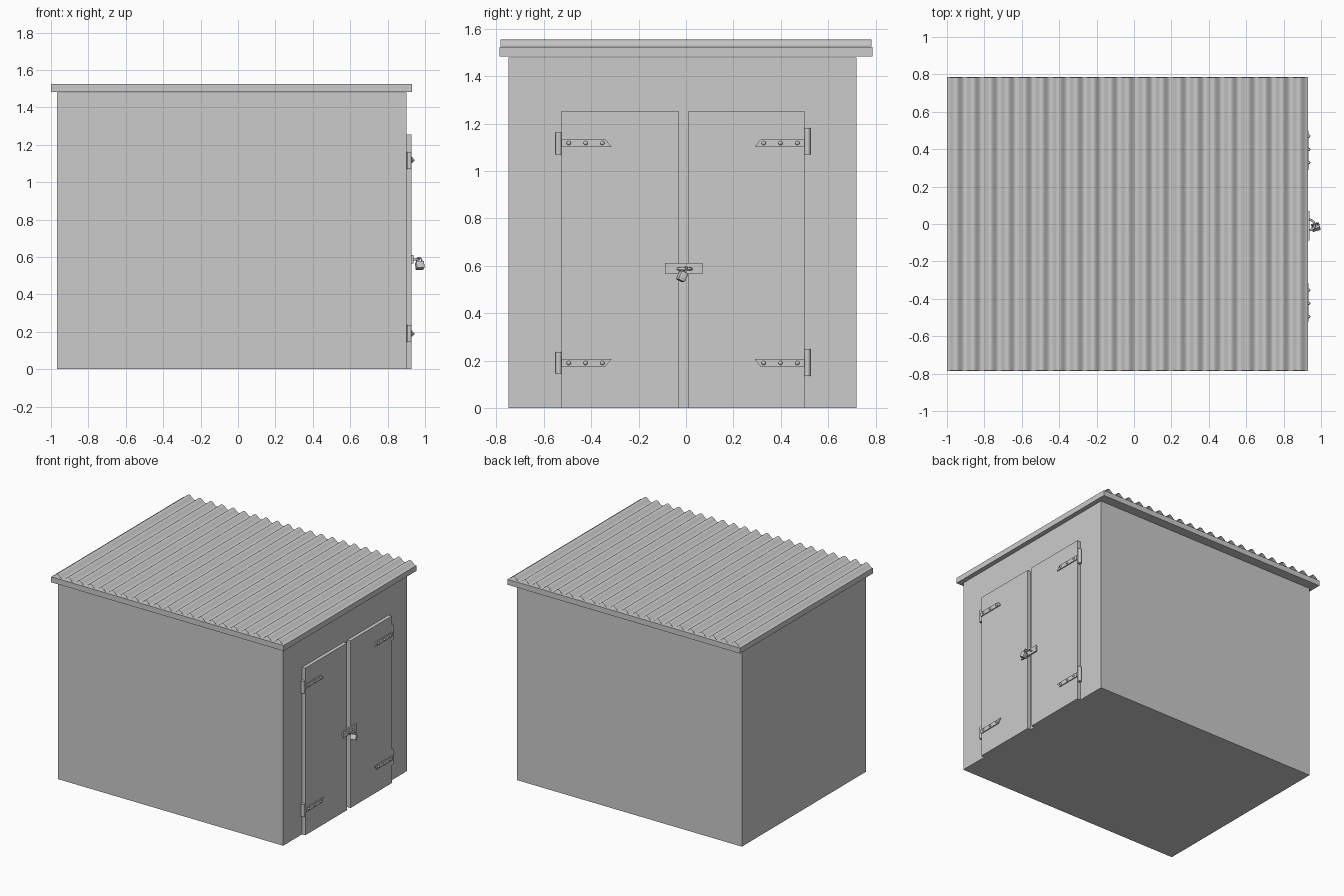
import bpy, bmesh, math
from mathutils import Matrix, Vector

if "Cube" in bpy.data.objects:
    bpy.data.objects.remove(bpy.data.objects["Cube"])


def add_mesh(name, bm, smooth=False):
    bmesh.ops.recalc_face_normals(bm, faces=bm.faces)
    me = bpy.data.meshes.new(name)
    bm.to_mesh(me)
    bm.free()
    ob = bpy.data.objects.new(name, me)
    bpy.context.collection.objects.link(ob)
    if smooth:
        bpy.ops.object.select_all(action='DESELECT')
        ob.select_set(True)
        bpy.context.view_layer.objects.active = ob
        bpy.ops.object.shade_smooth_by_angle(angle=math.radians(40))
    return ob


def box(name, lo, hi, bevel=0, matrix=Matrix()):
    lo, hi = Vector(lo), Vector(hi)
    bm = bmesh.new()
    bmesh.ops.create_cube(bm, size=1, matrix=Matrix.Translation((lo + hi) / 2)
                          @ Matrix.Diagonal((*(hi - lo), 1)))
    if bevel:
        bmesh.ops.bevel(bm, geom=bm.edges[:], offset=bevel, segments=2,
                        profile=0.5, affect='EDGES')
    bm.transform(matrix)
    return add_mesh(name, bm, bevel > 0)


def extrude_x(name, yz, x0, x1):
    bm = bmesh.new()
    f = bm.faces.new([bm.verts.new((x0, y, z)) for y, z in yz])
    r = bmesh.ops.extrude_face_region(bm, geom=[f])
    bmesh.ops.translate(bm, vec=(x1 - x0, 0, 0),
                        verts=[v for v in r['geom'] if isinstance(v, bmesh.types.BMVert)])
    return add_mesh(name, bm)


def rod(name, points, radius):
    cu = bpy.data.curves.new(name, 'CURVE')
    cu.dimensions = '3D'
    cu.bevel_depth = radius
    cu.bevel_resolution = 2
    cu.use_fill_caps = True
    sp = cu.splines.new('POLY')
    sp.points.add(len(points) - 1)
    for p, co in zip(sp.points, points):
        p.co = (*co, 1)
    ob = bpy.data.objects.new(name, cu)
    bpy.context.collection.objects.link(ob)


# Shed body and roof board
box("shed_body", (-0.968, -0.75, 0), (0.90, 0.72, 1.479))
box("roof_board", (-1.0, -0.787, 1.483), (0.93, 0.787, 1.524))

# Corrugated roof sheet: open surface, ridges running front to back
waves, steps = 21, 10
bm = bmesh.new()
prev = None
for i in range(waves * steps + 1):
    x = -0.998 + 1.926 * i / (waves * steps)
    z = 1.54 - 0.0145 * math.cos(2 * math.pi * i / steps)
    cur = [bm.verts.new((x, y, z)) for y in (-0.784, 0.782)]
    if prev:
        bm.faces.new((prev[0], cur[0], cur[1], prev[1]))
    prev = cur
add_mesh("corrugated_sheet", bm, True)

# Double doors
box("door_left", (0.895, -0.525, 0), (0.927, -0.032, 1.254))
box("door_right", (0.895, 0.01, 0), (0.927, 0.50, 1.254))

# Hinges: barrel, tapered strap and three rivets each
# (edge y, direction across door, strap centre z, barrel bottom, barrel top, slant)
hinges = [(-0.525, 1, 1.118, 1.07, 1.162, 1), (-0.525, 1, 0.19, 0.145, 0.237, -1),
          (0.50, -1, 1.118, 1.07, 1.182, 1), (0.50, -1, 0.19, 0.134, 0.249, -1)]
for n, (y, d, z, b0, b1, slant) in enumerate(hinges):
    bm = bmesh.new()
    bmesh.ops.create_cone(bm, cap_ends=True, segments=16, radius1=0.0125, radius2=0.0125,
                          depth=b1 - b0,
                          matrix=Matrix.Translation((0.916, y - d * 0.0125, (b0 + b1) / 2)))
    add_mesh(f"hinge_barrel_{n}", bm, True)
    h = 0.016 * slant
    extrude_x(f"hinge_strap_{n}", [(y, z + h), (y + d * 0.185, z + h),
                                   (y + d * 0.21, z - h), (y, z - h)], 0.925, 0.934)
    for k in range(3):
        bm = bmesh.new()
        bmesh.ops.create_uvsphere(bm, u_segments=12, v_segments=8, radius=0.009,
                                  matrix=Matrix.Translation((0.934, y + d * (0.03 + 0.071 * k), z)))
        add_mesh(f"hinge_rivet_{n}_{k}", bm, True)

# Hasp plate and staple loop
box("hasp_plate", (0.925, -0.088, 0.565), (0.937, 0.07, 0.611))
arc = [math.pi * i / 12 for i in range(13)]
rod("hasp_staple", [(0.934 + 0.033 * math.sin(a), -0.005 - 0.028 * math.cos(a), 0.587)
                    for a in arc], 0.006)

# Padlock hanging tilted from the staple
tilt = (Matrix.Translation((0.972, -0.016, 0.556)) @ Matrix.Rotation(math.radians(15), 4, 'Z')
        @ Matrix.Rotation(math.radians(-25), 4, 'X'))
box("padlock_body", (-0.022, -0.016, -0.021), (0.022, 0.016, 0.019), 0.004, tilt)
shackle = ([(0.014, 0, 0.012)] + [(0.014 * math.cos(a), 0, 0.03 + 0.014 * math.sin(a)) for a in arc]
           + [(-0.014, 0, 0.012)])
rod("padlock_shackle", [tilt @ Vector(p) for p in shackle], 0.004)
